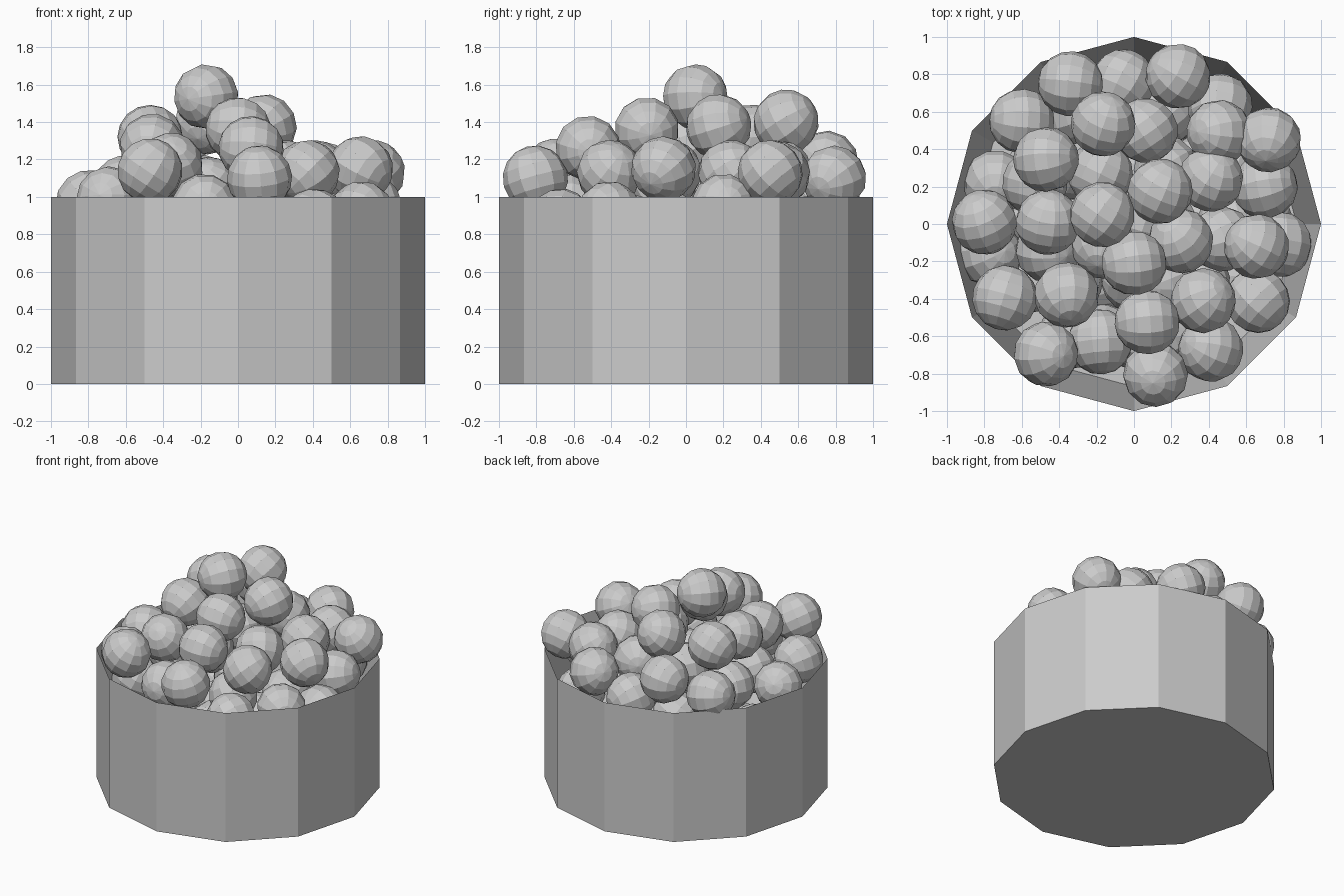
import bpy, bmesh, math, random
from mathutils import Vector, Euler

random.seed(4)
cube = bpy.data.objects.get("Cube")
if cube:
    bpy.data.objects.remove(cube)

RADIUS = 0.175

grey = bpy.data.materials.new("plain grey")
grey.use_nodes = True
colour = (0.6, 0.6, 0.6, 1)
grey.diffuse_color = colour
grey.node_tree.nodes["Principled BSDF"].inputs["Base Color"].default_value = colour


def add_object(name, mesh):
    obj = bpy.data.objects.new(name, mesh)
    bpy.context.collection.objects.link(obj)
    return obj


def mesh_from(bm, name):
    mesh = bpy.data.meshes.new(name)
    bm.to_mesh(mesh)
    bm.free()
    mesh.materials.append(grey)
    return mesh


# Twelve-sided tub with a sharp rim and an inner wall that tapers to the floor
bm = bmesh.new()
rings = []
for r, z in ((1, 0), (1, 1), (0.87, 0.1)):
    rings.append([bm.verts.new((r * math.cos(i * math.pi / 6),
                                r * math.sin(i * math.pi / 6), z)) for i in range(12)])
for low, high in zip(rings, rings[1:]):
    for i in range(12):
        j = (i + 1) % 12
        bm.faces.new((low[i], low[j], high[j], high[i]))
bm.faces.new(rings[0][::-1])
bm.faces.new(rings[-1])
add_object("tub", mesh_from(bm, "tub"))

# Heaped balls, from the peak down to the rim
heap = [
    (-.17, .05, 1.535), (-.165, .535, 1.40), (.14, .175, 1.375), (0, -.21, 1.36),
    (-.47, .345, 1.32), (-.46, .01, 1.27), (.07, -.525, 1.26), (-.34, .75, 1.18),
    (-.36, -.38, 1.17), (.655, -.12, 1.15), (-.47, -.695, 1.14), (.37, -.41, 1.13),
    (.72, .45, 1.13), (.41, .24, 1.13), (.455, .49, 1.12), (.06, .50, 1.13),
    (.25, -.09, 1.13), (.115, -.805, 1.10), (.235, .79, 1.10), (-.60, .55, 1.05),
    (-.18, .27, 1.05), (-.16, -.12, 1.04), (-.69, -.395, .99), (-.53, .22, .98),
    (-.80, .01, .97), (-.06, .76, .97), (-.18, -.63, .95), (.70, .20, .95),
    (-.46, -.14, .95), (.66, -.41, .91), (.41, -.67, .87), (.47, -.08, .85),
    (.46, .63, .83), (.78, -.11, .82), (-.74, .22, .70), (-.77, -.16, .68),
]
centres = [Vector(p) for p in heap]

# Hidden balls fill the tub below the heap
for layer in range(3):
    z = 0.28 + 0.28 * layer
    for row in range(-3, 4):
        for col in range(-3, 4):
            shift = 0.17 * ((row + layer) % 2)
            p = Vector((col * 0.34 + shift, row * 0.3, z))
            if p.xy.length < 0.7 and all((p - c).length > 0.28 for c in centres):
                centres.append(p)

bm = bmesh.new()
bmesh.ops.create_uvsphere(bm, u_segments=12, v_segments=8, radius=RADIUS)
ball_mesh = mesh_from(bm, "ball")
for centre in centres:
    ball = add_object("ball", ball_mesh)
    ball.location = centre
    ball.rotation_euler = Euler([random.uniform(0, math.tau) for _ in range(3)])
